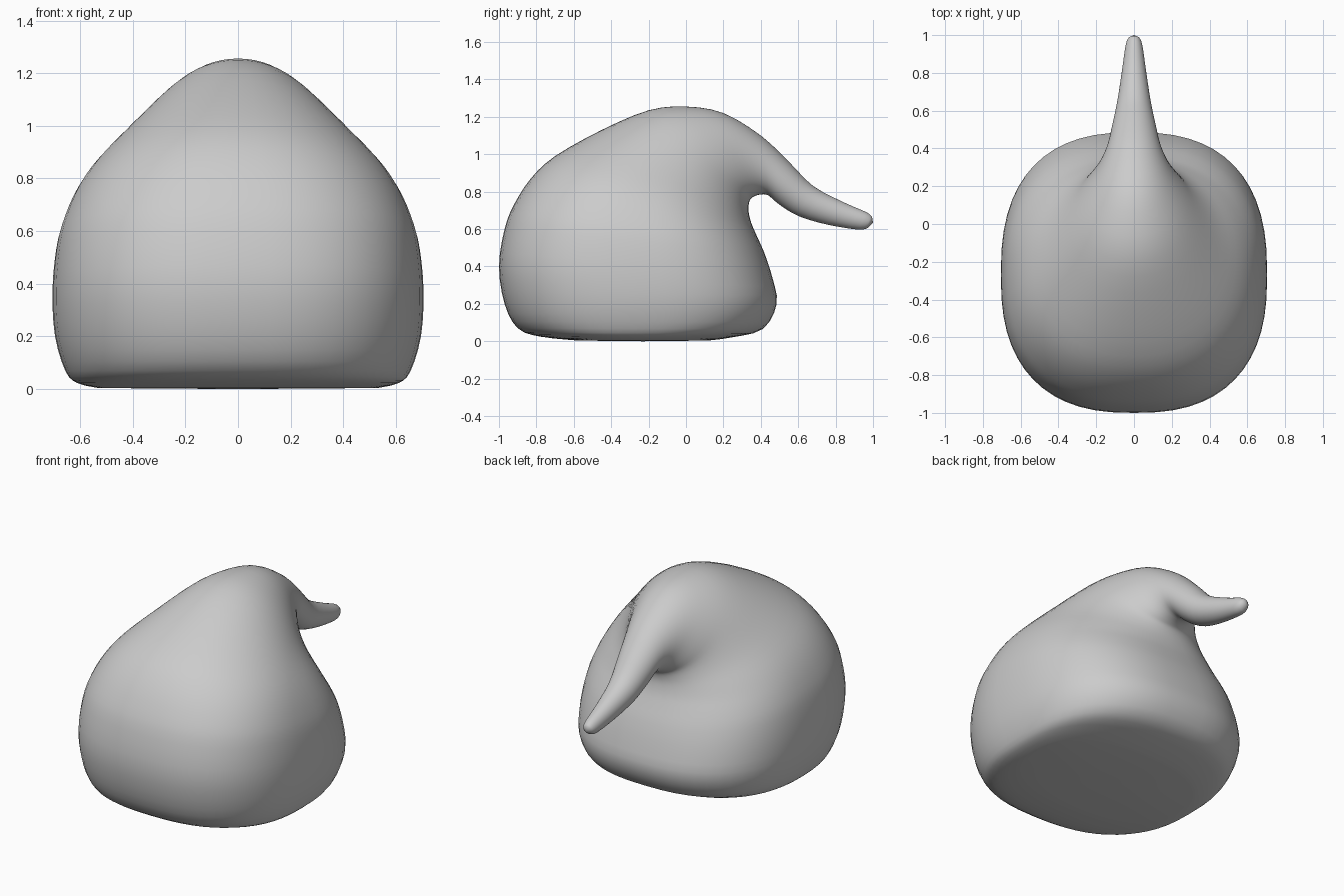
import bpy, bmesh, math
from mathutils import Vector

if "Cube" in bpy.data.objects:
    bpy.data.objects.remove(bpy.data.objects["Cube"])

# Rings of the curled bulb: outer (y, z), inner (y, z), half width, roundness
RINGS = [
    (-0.58, 0.004, 0.12, 0.004, 0.53, 2.4),
    (-0.78, 0.025, 0.24, 0.02, 0.61, 2.5),
    (-0.90, 0.07, 0.41, 0.065, 0.655, 2.5),
    (-0.97, 0.20, 0.485, 0.20, 0.695, 2.5),
    (-1.00, 0.40, 0.462, 0.34, 0.705, 2.5),
    (-0.97, 0.60, 0.42, 0.47, 0.69, 2.45),
    (-0.92, 0.73, 0.38, 0.56, 0.66, 2.4),
    (-0.83, 0.87, 0.35, 0.63, 0.61, 2.3),
    (-0.70, 0.99, 0.335, 0.69, 0.54, 2.2),
    (-0.45, 1.13, 0.335, 0.73, 0.43, 2.1),
    (-0.20, 1.235, 0.345, 0.76, 0.33, 2.0),
    (0.00, 1.255, 0.365, 0.775, 0.26, 2.0),
    (0.20, 1.22, 0.40, 0.785, 0.19, 2.0),
    (0.40, 1.10, 0.44, 0.78, 0.14, 2.0),
    (0.55, 0.96, 0.50, 0.73, 0.115, 2.0),
    (0.68, 0.83, 0.60, 0.67, 0.09, 2.0),
    (0.85, 0.74, 0.75, 0.625, 0.065, 2.0),
    (0.965, 0.69, 0.92, 0.597, 0.045, 2.0),
    (0.995, 0.665, 0.97, 0.605, 0.03, 2.0),
]
SEGMENTS, STEPS = 56, 3


def smooth_rings(rings, steps):
    """Catmull-Rom interpolation between neighbouring rings."""
    out = []
    for i in range(len(rings) - 1):
        a, b, c, d = (rings[max(0, min(len(rings) - 1, i + k))] for k in (-1, 0, 1, 2))
        for s in range(steps):
            t = s / steps
            out.append([0.5 * (2 * q + (r - p) * t + (2 * p - 5 * q + 4 * r - u) * t * t
                               + (3 * q - p - 3 * r + u) * t ** 3)
                        for p, q, r, u in zip(a, b, c, d)])
    return out + [rings[-1]]


def spow(v, e):
    return math.copysign(abs(v) ** e, v)


bm = bmesh.new()
loops = []
for y0, z0, y1, z1, w, n in smooth_rings(RINGS, STEPS):
    outer, inner = Vector((0, y0, z0)), Vector((0, y1, z1))
    mid, half = (outer + inner) / 2, (outer - inner) / 2
    loop = []
    for k in range(SEGMENTS):
        a = 2 * math.pi * k / SEGMENTS
        p = mid + half * spow(math.cos(a), 2 / n)
        p.x = w * spow(math.sin(a), 2 / n)
        p.z = max(p.z, 0)
        loop.append(bm.verts.new(p))
    loops.append(loop)

# Skin between rings
for lo, hi in zip(loops, loops[1:]):
    for k in range(SEGMENTS):
        j = (k + 1) % SEGMENTS
        bm.faces.new((lo[k], lo[j], hi[j], hi[k]))

# Flat base and rounded tail tip
for loop, centre in ((loops[0], (0, -0.23, 0)), (loops[-1], (0, 1.0, 0.633))):
    c = bm.verts.new(centre)
    for k in range(SEGMENTS):
        bm.faces.new((loop[k], loop[(k + 1) % SEGMENTS], c))
bmesh.ops.recalc_face_normals(bm, faces=bm.faces)

mesh = bpy.data.meshes.new("curled_bulb")
bm.to_mesh(mesh)
bm.free()
for p in mesh.polygons:
    p.use_smooth = True

grey = bpy.data.materials.new("plain grey")
grey.diffuse_color = (0.6, 0.6, 0.6, 1)
grey.use_nodes = True
grey.node_tree.nodes["Principled BSDF"].inputs["Base Color"].default_value = grey.diffuse_color
mesh.materials.append(grey)
bulb = bpy.data.objects.new("curled_bulb", mesh)
bpy.context.collection.objects.link(bulb)
